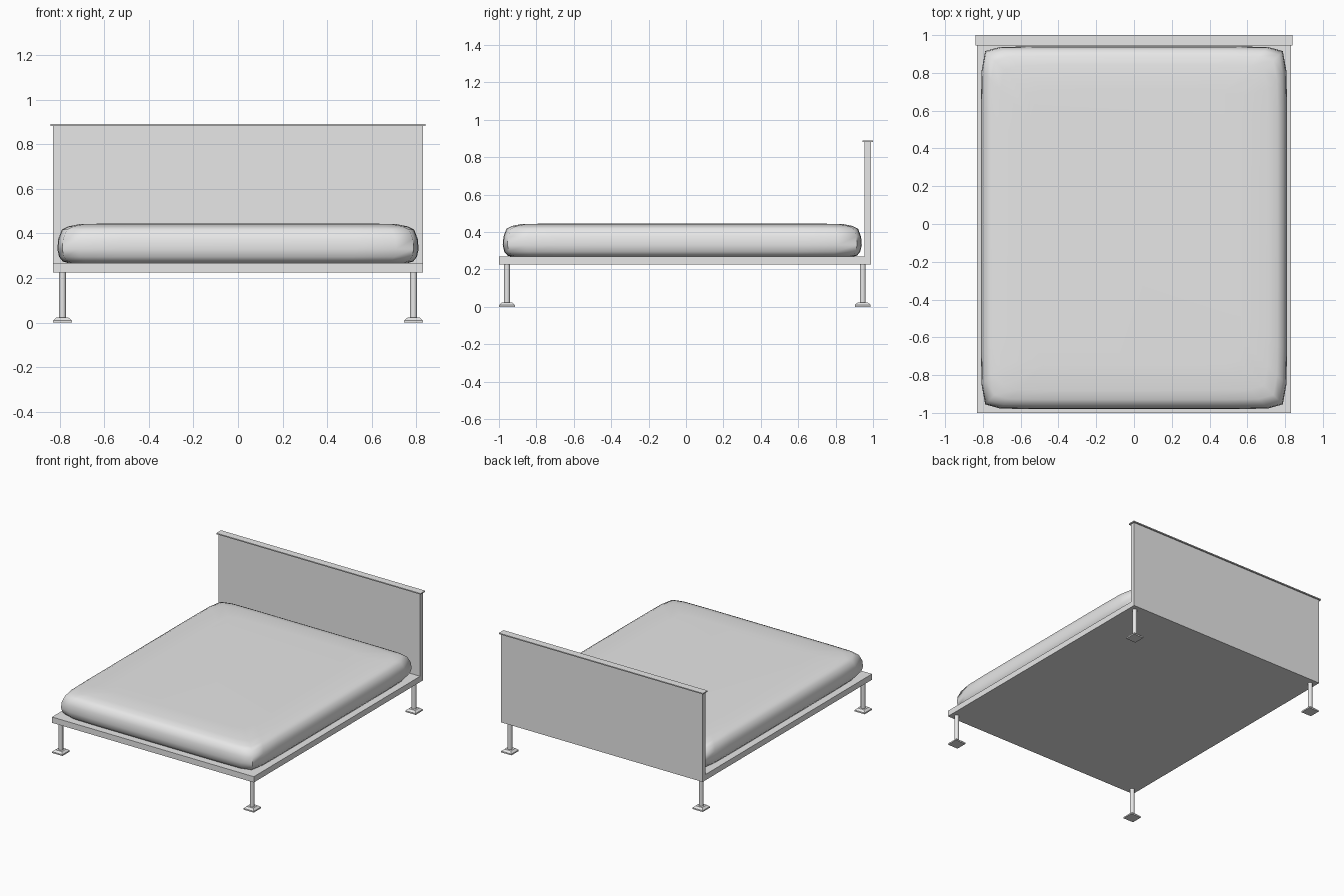
import bpy, bmesh, math
from mathutils import Matrix

cube = bpy.data.objects.get("Cube")
if cube:
    bpy.data.objects.remove(cube, do_unlink=True)

grey = bpy.data.materials.new("light_grey")
grey.use_nodes = True
colour = (0.8, 0.8, 0.8, 1)
grey.diffuse_color = colour
grey.node_tree.nodes["Principled BSDF"].inputs["Base Color"].default_value = colour


def finish(bm, name, smooth=None):
    bmesh.ops.recalc_face_normals(bm, faces=bm.faces)
    mesh = bpy.data.meshes.new(name)
    bm.to_mesh(mesh)
    bm.free()
    mesh.materials.append(grey)
    obj = bpy.data.objects.new(name, mesh)
    bpy.context.collection.objects.link(obj)
    if smooth:
        bpy.ops.object.select_all(action='DESELECT')
        obj.select_set(True)
        bpy.context.view_layer.objects.active = obj
        bpy.ops.object.shade_smooth_by_angle(angle=math.radians(smooth))
    return obj


def loft(name, rings, smooth=None):
    """Join a stack of closed outlines and cap both ends."""
    bm = bmesh.new()
    loops = [[bm.verts.new(p) for p in ring] for ring in rings]
    for a, b in zip(loops, loops[1:]):
        n = len(a)
        for i in range(n):
            j = (i + 1) % n
            bm.faces.new((a[i], a[j], b[j], b[i]))
    bm.faces.new(loops[0])
    bm.faces.new(loops[-1])
    return finish(bm, name, smooth)


def rectangle(cx, cy, hx, hy, z):
    return [(cx + sx * hx, cy + sy * hy, z)
            for sx, sy in ((-1, -1), (1, -1), (1, 1), (-1, 1))]


def box(name, hx, y0, y1, z0, z1):
    cy, hy = (y0 + y1) / 2, (y1 - y0) / 2
    return loft(name, [rectangle(0, cy, hx, hy, z) for z in (z0, z1)])


# Bed base, headboard and its overhanging cap
box("bed_base", 0.83, -1.0, 0.955, 0.225, 0.268)
box("headboard", 0.83, 0.955, 0.99, 0.225, 0.882)
box("headboard_cap", 0.84, 0.945, 1.0, 0.882, 0.89)


# Mattress: rounded outlines stacked along a soft side profile
def mattress_outline(inset, z):
    hx, hy, cy = 0.81 - inset, 0.96 - inset, -0.02
    corner = ((0, 0.30), (0.003, 0.13), (0.022, 0.025), (0.10, 0.003), (0.28, 0))
    ring = []
    for sx, sy in ((1, 1), (-1, 1), (-1, -1), (1, -1)):
        points = [(sx * (hx - dx), cy + sy * (hy - dy), z) for dx, dy in corner]
        ring += points if sx * sy > 0 else points[::-1]
    return ring


profile = ((0.05, 0.267), (0.025, 0.274), (0.008, 0.295), (0, 0.33), (0.004, 0.375),
           (0.02, 0.417), (0.05, 0.432), (0.10, 0.442), (0.24, 0.445))
loft("mattress", [mattress_outline(i, z) for i, z in profile], 60)

# Round legs on square tapered feet
for side, sx in (("left", 1), ("right", -1)):
    for end, y in (("front", -0.957), ("back", 0.945)):
        x = sx * 0.787
        bm = bmesh.new()
        bmesh.ops.create_cone(bm, cap_ends=True, segments=20, radius1=0.016,
                              radius2=0.016, depth=0.21,
                              matrix=Matrix.Translation((x, y, 0.12)))
        finish(bm, f"{end}_{side}_leg", 40)
        loft(f"{end}_{side}_foot",
             [rectangle(x, y, h, h, z)
              for h, z in ((0.042, 0), (0.042, 0.01), (0.027, 0.023))])
